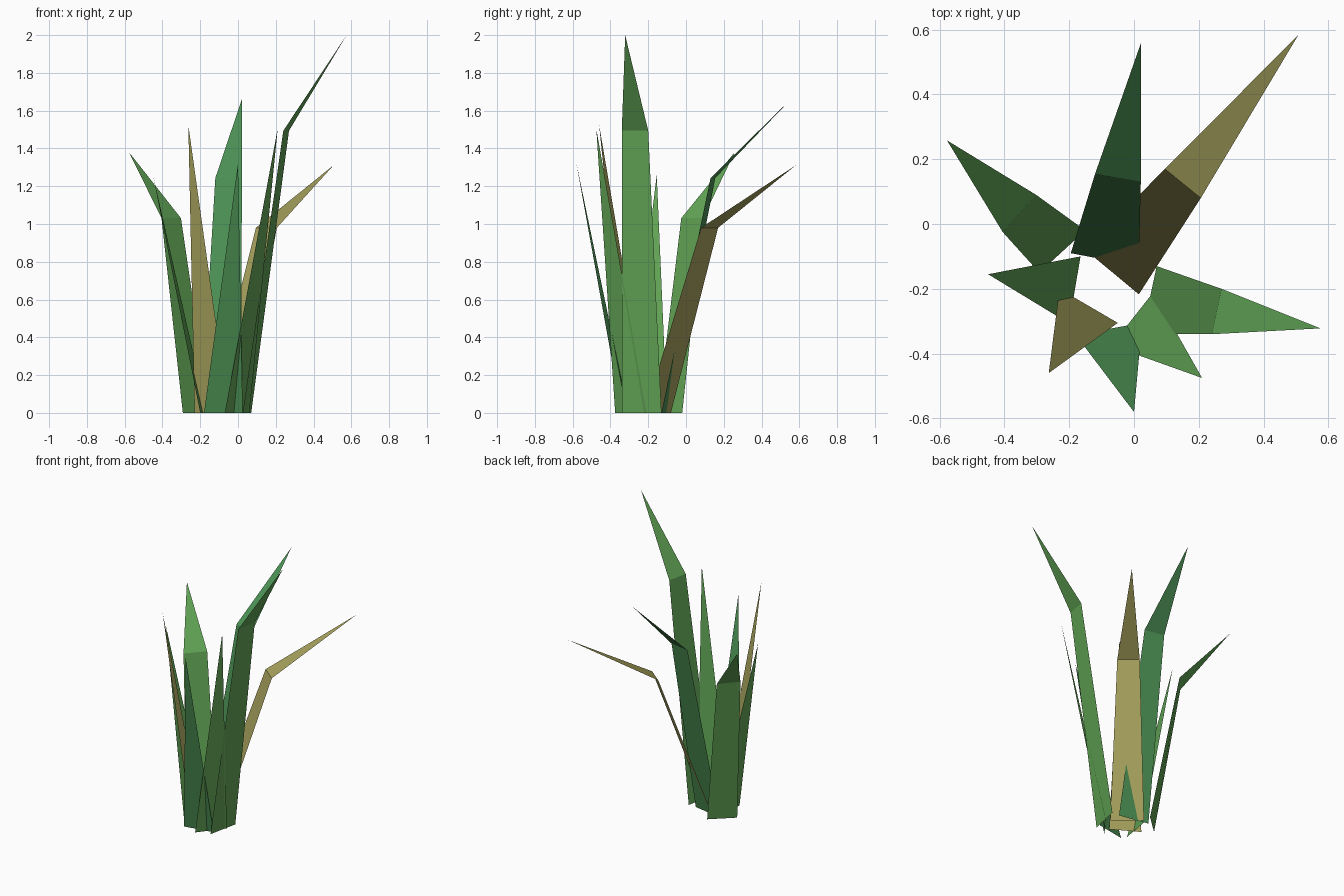
import bpy
from mathutils import Vector

if "Cube" in bpy.data.objects:
    bpy.data.objects.remove(bpy.data.objects["Cube"])


def material(name, rgb):
    m = bpy.data.materials.new(name)
    m.diffuse_color = (*rgb, 1.0)
    m.use_nodes = True
    m.node_tree.nodes["Principled BSDF"].inputs["Base Color"].default_value = m.diffuse_color
    return m


green = material("leaf green", (0.122, 0.376, 0.093))
deep = material("deep blue green", (0.072, 0.283, 0.089))
olive = material("dry olive", (0.376, 0.352, 0.107))


def blade(name, mat, base, tip, mid=None):
    """Flat grass blade: two base corners, optional bend at 3/4 height, pointed tip."""
    tip = Vector(tip)
    verts = [Vector((x, y, 0)) for x, y in base]
    if mid:
        verts += [Vector((x, y, tip.z * 0.747)) for x, y in mid]
        faces = [[0, 1, 3, 2], [2, 3, 4]]
    else:
        faces = [[0, 1, 2]]
    verts.append(tip)
    # keep the upper side as the face front
    a, b, c = (verts[i] for i in faces[0][:3])
    if (b - a).cross(c - a).z < 0:
        faces = [f[::-1] for f in faces]
    me = bpy.data.meshes.new(name)
    me.from_pydata([tuple(v) for v in verts], [], faces)
    me.materials.append(mat)
    me.update()
    ob = bpy.data.objects.new(name, me)
    bpy.context.collection.objects.link(ob)


# tall bent blades
blade("right_bent_blade", green, [(0.07, -0.13), (0.025, -0.34)],
      (0.575, -0.322, 2.0), [(0.27, -0.20), (0.24, -0.34)])
blade("back_bent_blade", deep, [(-0.195, -0.09), (0.015, -0.13)],
      (0.022, 0.56, 1.665), [(-0.12, 0.155), (0.021, 0.13)])
blade("back_right_dry_blade", olive, [(-0.15, -0.08), (0.015, -0.217)],
      (0.507, 0.583, 1.312), [(0.095, 0.17), (0.206, 0.08)])
blade("left_bent_blade", green, [(-0.15, -0.02), (-0.292, -0.15)],
      (-0.577, 0.258, 1.38), [(-0.302, 0.09), (-0.405, -0.025)])

# straight blades
blade("left_straight_blade", green, [(-0.165, -0.10), (-0.20, -0.307)],
      (-0.45, -0.155, 1.26))
blade("front_left_dry_blade", olive, [(-0.23, -0.20), (-0.05, -0.305)],
      (-0.263, -0.46, 1.525))
blade("front_straight_blade", deep, [(-0.18, -0.342), (0.025, -0.305)],
      (0.0, -0.58, 1.32))
blade("front_right_straight_blade", green, [(-0.07, -0.375), (0.06, -0.21)],
      (0.21, -0.475, 1.505))
